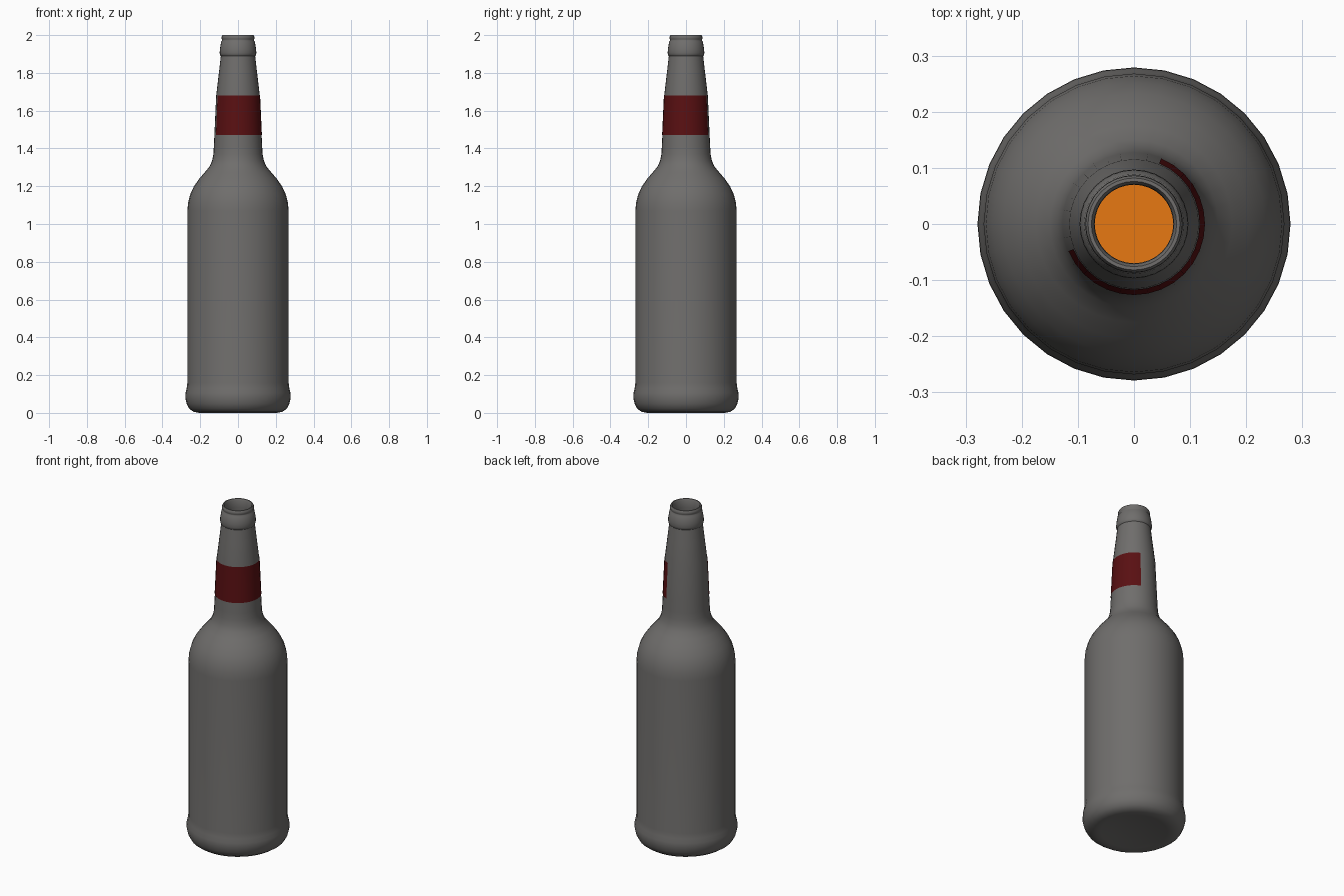
import bpy, bmesh, math

if "Cube" in bpy.data.objects:
    bpy.data.objects.remove(bpy.data.objects["Cube"])

SEG = 32


def material(name, rgb):
    m = bpy.data.materials.new(name)
    m.diffuse_color = (*rgb, 1)
    m.use_nodes = True
    m.node_tree.nodes["Principled BSDF"].inputs["Base Color"].default_value = m.diffuse_color
    return m


def lathe(name, profile, mat, first=0, count=SEG, sharp=50):
    """Revolve (radius, z) points; count < SEG makes an open band."""
    bm = bmesh.new()
    closed = count == SEG
    rings = []
    for r, z in profile:
        if r == 0:
            rings.append([bm.verts.new((0, 0, z))])
            continue
        n = count if closed else count + 1
        angles = [2 * math.pi * (first + i) / SEG for i in range(n)]
        rings.append([bm.verts.new((r * math.cos(a), r * math.sin(a), z)) for a in angles])
    for a, b in zip(rings, rings[1:]):
        for i in range(count):
            j = (i + 1) % len(a) if len(a) > 1 else 0
            k = (i + 1) % len(b) if len(b) > 1 else 0
            if len(a) == 1:
                bm.faces.new((a[0], b[k], b[i]))
            elif len(b) == 1:
                bm.faces.new((a[i], a[j], b[0]))
            else:
                bm.faces.new((a[i], a[j], b[k], b[i]))
    me = bpy.data.meshes.new(name)
    bm.to_mesh(me)
    bm.free()
    me.materials.append(mat)
    ob = bpy.data.objects.new(name, me)
    bpy.context.collection.objects.link(ob)
    bpy.ops.object.select_all(action='DESELECT')
    ob.select_set(True)
    bpy.context.view_layer.objects.active = ob
    bpy.ops.object.shade_smooth_by_angle(angle=math.radians(sharp))
    return ob


glass = material("grey glass", (0.16, 0.155, 0.15))
red = material("label red", (0.10, 0.005, 0.006))
orange = material("orange liquid", (0.8, 0.19, 0.006))

# Glass: outside from the base up, over the lip and down the inside
outer = [(0, 0.02), (0.12, 0.015), (0.18, 0.003), (0.205, 0), (0.235, 0.006),
         (0.258, 0.022), (0.272, 0.048), (0.279, 0.08), (0.278, 0.105),
         (0.272, 0.13), (0.268, 0.16), (0.268, 1.07), (0.264, 1.115),
         (0.252, 1.16), (0.233, 1.2), (0.205, 1.24), (0.175, 1.275),
         (0.15, 1.305), (0.137, 1.335), (0.13, 1.37), (0.128, 1.41),
         (0.125, 1.47), (0.1155, 1.68), (0.1, 1.81), (0.091, 1.89)]
lip = [(0.094, 1.893), (0.097, 1.905), (0.096, 1.925), (0.089, 1.966),
       (0.084, 1.972), (0.084, 1.977), (0.087, 1.982), (0.086, 1.992),
       (0.082, 2.0), (0.076, 2.0), (0.071, 1.99)]
inner = [(0.07, 1.95), (0.075, 1.88), (0.1, 1.68), (0.112, 1.41), (0.12, 1.34),
         (0.19, 1.23), (0.25, 1.08), (0.25, 0.12), (0.2, 0.04), (0, 0.04)]
lathe("bottle_glass", outer + lip + inner, glass)

# Liquid filling the inside up to the neck
lathe("liquid", [(0, 0.05), (0.19, 0.05), (0.24, 0.13), (0.24, 1.08),
                 (0.18, 1.23), (0.11, 1.34), (0.104, 1.41), (0.097, 1.6), (0, 1.6)], orange)

# Neck label wrapping the front and right side
lathe("neck_label", [(0.1265, 1.47), (0.117, 1.68)], red, first=-14, count=20)
